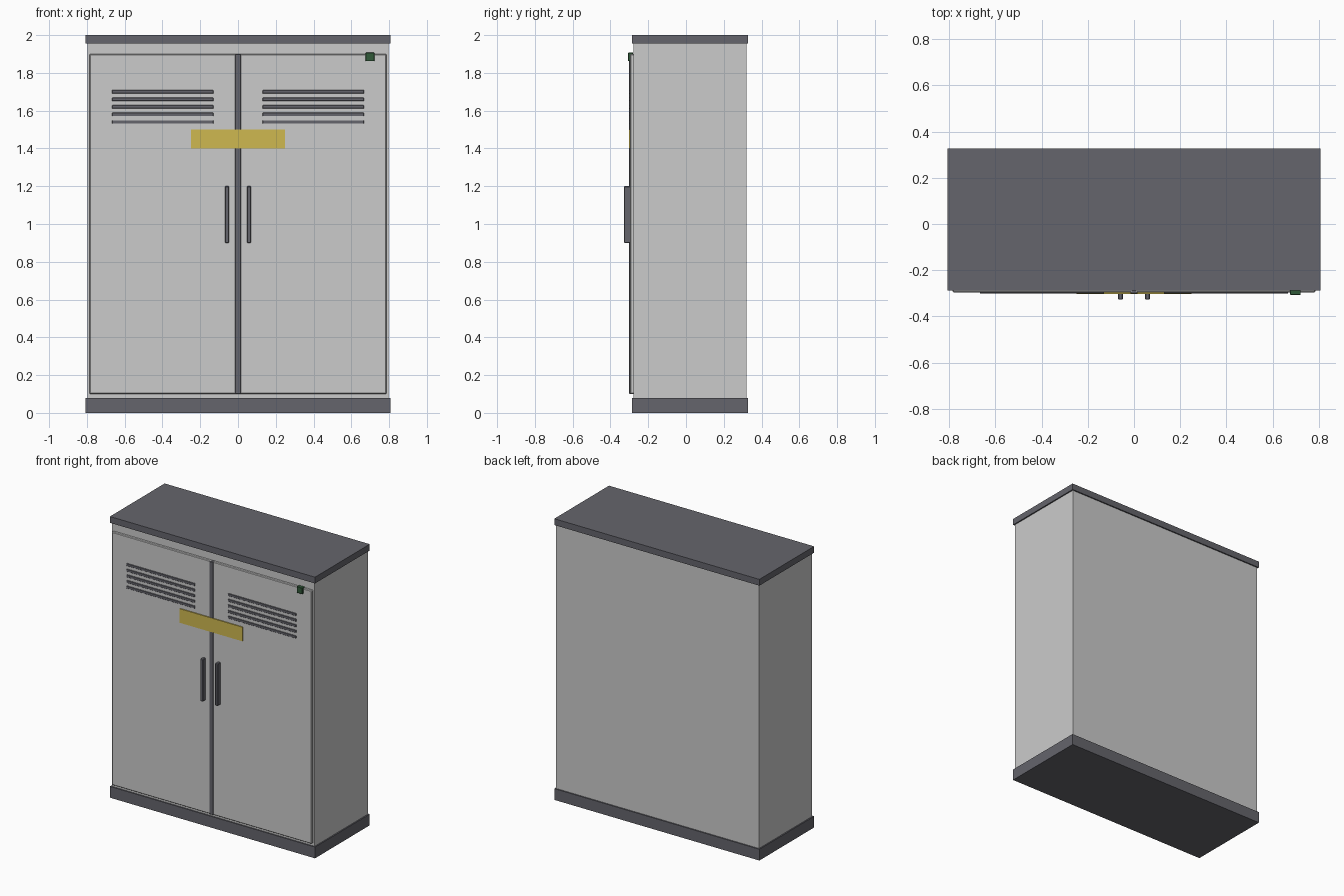
import bpy

if "Cube" in bpy.data.objects:
    bpy.data.objects.remove(bpy.data.objects["Cube"])


def material(name, color):
    m = bpy.data.materials.new(name)
    m.diffuse_color = color
    m.use_nodes = True
    m.node_tree.nodes["Principled BSDF"].inputs["Base Color"].default_value = m.diffuse_color
    return m


def box(name, x, y, z, bevel=0.0, mat=None):
    """Box from (min, max) ranges on each axis."""
    lo, hi = zip(x, y, z)
    bpy.ops.mesh.primitive_cube_add(
        size=1, location=[(a + b) / 2 for a, b in zip(lo, hi)])
    o = bpy.context.object
    o.name = name
    o.scale = [b - a for a, b in zip(lo, hi)]
    bpy.ops.object.transform_apply(location=False, rotation=False, scale=True)
    if bevel:
        mod = o.modifiers.new("edge_bevel", 'BEVEL')
        mod.width = bevel
        mod.segments = 1
    if mat:
        o.data.materials.append(mat)
    return o


yellow = material("label_yellow", (0.62, 0.48, 0.08, 1))
green = material("indicator_green", (0.03, 0.10, 0.04, 1))
dark = material("trim_dark_grey", (0.13, 0.13, 0.15, 1))

# Cabinet shell, plinth and lid
box("cabinet_body", (-0.798, 0.798), (-0.278, 0.319), (0.01, 1.99))
box("base_plinth", (-0.807, 0.807), (-0.287, 0.328), (0, 0.08), mat=dark)
box("top_lid", (-0.807, 0.807), (-0.287, 0.328), (1.955, 2.0), mat=dark)

# Doors, handles and vent louvres on both sides
for side, s in (("left", -1), ("right", 1)):
    def span(a, b):
        return tuple(sorted((s * a, s * b)))

    box(f"{side}_door", span(0.005, 0.786), (-0.296, -0.27), (0.1, 1.9), 0.004)
    box(f"{side}_handle", span(0.048, 0.069), (-0.328, -0.29), (0.9, 1.2),
        0.003, dark)
    for i in range(5):
        z = 1.70 - 0.04 * i
        box(f"{side}_vent_slat_{i + 1}", span(0.13, 0.667),
            (-0.301, -0.29), (z - 0.009, z + 0.009), 0.002, dark)

# Centre strip between the doors
box("centre_strip", (-0.016, 0.016), (-0.301, -0.27), (0.1, 1.9), 0.003, dark)

# Warning label plate and indicator light
box("label_plate", (-0.248, 0.248), (-0.303, -0.294), (1.4, 1.5), mat=yellow)
box("indicator_light", (0.676, 0.722), (-0.307, -0.28), (1.862, 1.907),
    0.002, green)
